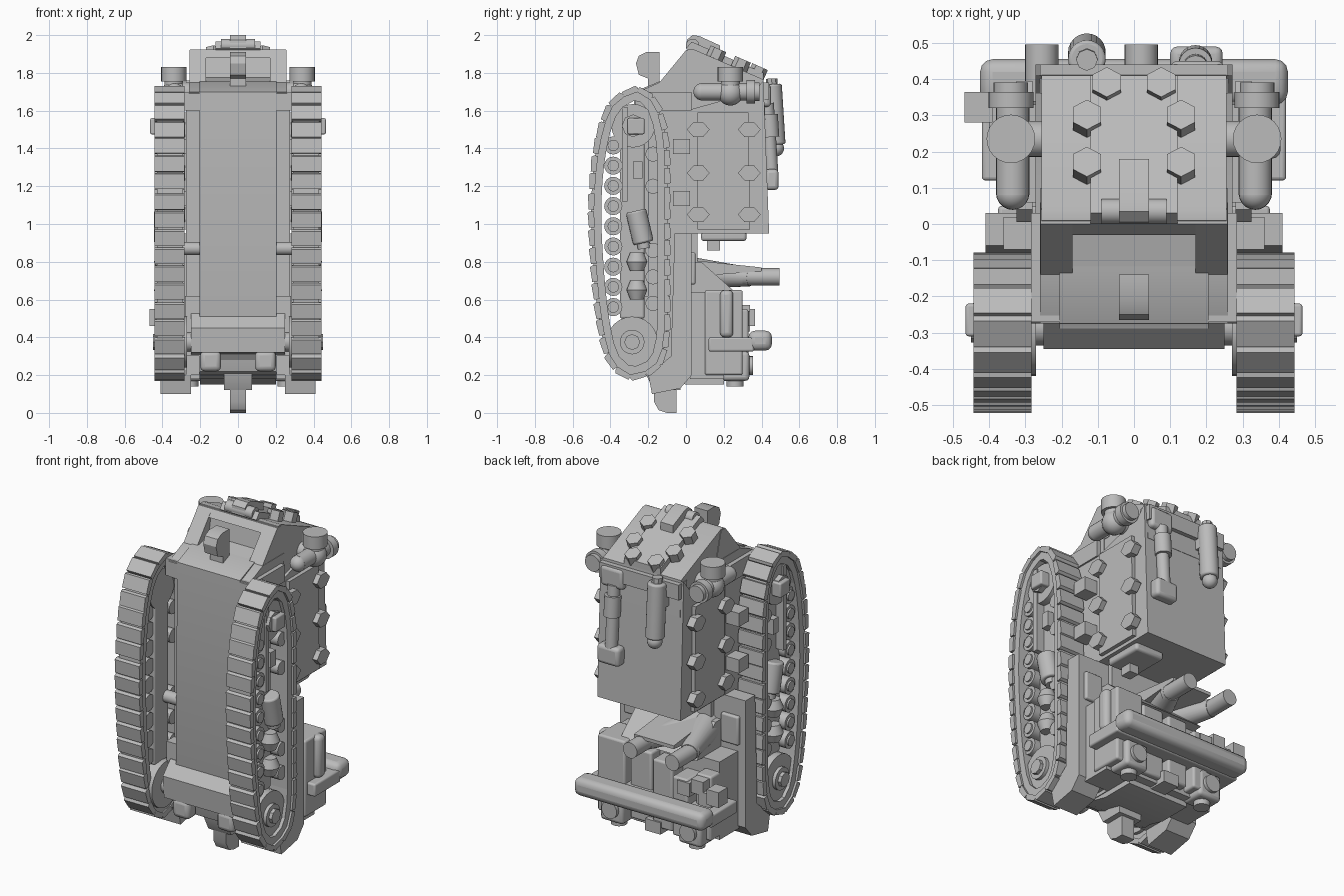
import bpy, bmesh, math
from mathutils import Vector

cube = bpy.data.objects.get("Cube")
if cube:
    bpy.data.objects.remove(cube, do_unlink=True)

grey = bpy.data.materials.new("plain_grey")
grey.use_nodes = True
COLOUR = (0.5, 0.5, 0.5, 1)
grey.diffuse_color = COLOUR
grey.node_tree.nodes["Principled BSDF"].inputs["Base Color"].default_value = COLOUR
parts = []


def finish(name, bm, bevel=0):
    bmesh.ops.recalc_face_normals(bm, faces=bm.faces)
    mesh = bpy.data.meshes.new(name)
    bm.to_mesh(mesh)
    bm.free()
    mesh.materials.append(grey)
    ob = bpy.data.objects.new(name, mesh)
    bpy.context.collection.objects.link(ob)
    if bevel:
        mod = ob.modifiers.new("bevel", "BEVEL")
        mod.width, mod.segments = bevel, 3
    parts.append(ob)
    return ob


def prism(name, polys, x0, x1, bevel=0):
    """Extrude side outlines (y, z) from x0 to x1."""
    bm = bmesh.new()
    for poly in polys:
        a = [bm.verts.new((x0, y, z)) for y, z in poly]
        b = [bm.verts.new((x1, y, z)) for y, z in poly]
        bm.faces.new(a)
        bm.faces.new(b)
        for i in range(len(a)):
            j = (i + 1) % len(a)
            bm.faces.new((a[i], a[j], b[j], b[i]))
    return finish(name, bm, bevel)


def box(name, x0, x1, y0, y1, z0, z1, bevel=0):
    return prism(name, [[(y0, z0), (y1, z0), (y1, z1), (y0, z1)]], x0, x1, bevel)


def cyl(name, p0, p1, r, r2=None, sides=24, bevel=0):
    p0, p1 = Vector(p0), Vector(p1)
    d = p1 - p0
    bm = bmesh.new()
    bmesh.ops.create_cone(bm, cap_ends=True, segments=sides, radius1=r,
                          radius2=r if r2 is None else r2, depth=d.length)
    rot = d.to_track_quat("Z", "Y").to_matrix()
    for v in bm.verts:
        v.co = rot @ v.co + (p0 + p1) / 2
    return finish(name, bm, bevel)


def ball(name, c, r):
    bm = bmesh.new()
    bmesh.ops.create_uvsphere(bm, u_segments=20, v_segments=12, radius=r)
    bmesh.ops.translate(bm, verts=bm.verts, vec=c)
    return finish(name, bm)


def track_path(ctrl, count):
    """Evenly spaced points and tangents on a smooth closed loop."""
    dense, n = [], len(ctrl)
    for i in range(n):
        a, b, c, d = (Vector(ctrl[(i + k) % n]) for k in (-1, 0, 1, 2))
        for s in range(20):
            t = s / 20
            dense.append(0.5 * (2 * b + (c - a) * t + (2 * a - 5 * b + 4 * c - d) * t * t
                                + (3 * b - a - 3 * c + d) * t ** 3))
    m = len(dense)
    dist = [0]
    for i in range(m):
        dist.append(dist[-1] + (dense[(i + 1) % m] - dense[i]).length)
    out, j = [], 0
    for k in range(count):
        while dist[j + 1] < dist[-1] * k / count:
            j += 1
        out.append((dense[j], (dense[(j + 1) % m] - dense[j - 1]).normalized()))
    return out


# Tracks: belt, overlapping pads and inner guide lugs
LOOP = [(-.30, 1.72), (-.42, 1.63), (-.49, 1.42), (-.52, 1.12), (-.51, .8), (-.48, .5),
        (-.43, .29), (-.34, .19), (-.24, .18), (-.13, .25), (-.083, .42), (-.08, .75),
        (-.08, 1.1), (-.085, 1.42), (-.13, 1.62), (-.21, 1.71)]
links = track_path(LOOP, 36)


def inset(p, t, depth, along=0):
    n = Vector((-t.y, t.x))
    return p + n * depth + t * along


belt, pads = [], []
for i, (p, t) in enumerate(links):
    q, u = links[(i + 1) % len(links)]
    belt.append([inset(p, t, .018), inset(q, u, .018), inset(q, u, .072), inset(p, t, .072)])
    pads.append([inset(p, t, 0, -.034), inset(p, t, .006, .044),
                 inset(p, t, .035, .044), inset(p, t, .035, -.042), inset(p, t, .012, -.042)])
for side, s in (("left", 1), ("right", -1)):
    prism(side + "_track_belt", belt, s * .29, s * .43)
    prism(side + "_track_pads", pads, s * .283, s * .443)
    # Running gear inside the loop
    box(side + "_gear_beam", s * .30, s * .37, -.35, -.22, .5, 1.6, .01)
    cyl(side + "_drive_wheel", (s * .27, -.285, .375), (s * .41, -.285, .375), .135)
    cyl(side + "_drive_hub", (s * .41, -.285, .375), (s * .43, -.285, .375), .065)
    cyl(side + "_drive_bolt", (s * .43, -.285, .375), (s * .45, -.285, .375), .042, sides=8)
    cyl(side + "_axle", (s * .2, -.285, .375), (s * .3, -.285, .375), .05)
    cyl(side + "_idler_wheel", (s * .30, -.28, 1.52), (s * .41, -.28, 1.52), .115)
    cyl(side + "_idler_hub", (s * .41, -.28, 1.52), (s * .44, -.28, 1.52), .06, sides=8)
    box(side + "_idler_block", s * .40, s * .465, -.31, -.22, 1.475, 1.56, .008)
    box(side + "_tension_rod", s * .37, s * .42, -.34, -.31, 1.12, 1.62)
    for i in range(9):
        z = .56 + i * .107
        cyl(side + "_road_wheel", (s * .31, -.385, z), (s * .41, -.385, z), .048, sides=16)
        cyl(side + "_road_wheel_cap", (s * .41, -.385, z), (s * .42, -.385, z), .03, sides=16)
    for z in (.58, .72, .86, 1.2, 1.37):
        cyl(side + "_return_roller", (s * .30, -.175, z), (s * .41, -.175, z), .04, sides=16)
    cyl(side + "_damper", (s * .39, -.225, .9), (s * .39, -.265, 1.07), .055, bevel=.01)
    cyl(side + "_damper_tip", (s * .39, -.22, .87), (s * .39, -.225, .9), .035)
    for z in (.65, .8):
        cyl(side + "_spring", (s * .39, -.26, z - .05), (s * .39, -.26, z), .035, .055)
        cyl(side + "_spring", (s * .39, -.26, z), (s * .39, -.26, z + .05), .055, .035)
    box(side + "_gear_bracket", s * .37, s * .41, -.28, -.23, 1.24, 1.33)
    cyl(side + "_pivot", (s * .2, -.24, .87), (s * .3, -.24, .87), .035, sides=16)

    # Hull sides with recessed front strips
    box(side + "_hull_side", s * .19, s * .275, -.2, .03, .2, 1.7)
    box(side + "_side_top", s * .19, s * .285, -.27, .03, 1.6, 1.7)
    box(side + "_side_foot", s * .19, s * .28, -.27, .03, .3, .62)
    prism(side + "_fender", [[(-.18, .1), (-.03, .13), (.03, .2), (.03, .95), (-.06, .95),
                              (-.08, .3), (-.2, .2)]], s * .25, s * .41)
    box(side + "_fender_link", s * .26, s * .375, -.05, .05, .68, .85, .01)

    # Cabin side panels, bolts and struts
    prism(side + "_cabin_panel", [[(.06, .97), (.34, .97), (.33, 1.59), (.06, 1.59)]],
          s * .26, s * .295)
    for z in (1.05, 1.27, 1.5):
        for y in (.065, .335):
            prism(side + "_cabin_bolt", [[(y - .06, z), (y - .025, z - .04), (y + .025, z - .04),
                  (y + .06, z), (y + .025, z + .04), (y - .025, z + .04)]], s * .28, s * .325)
    for z in (1.135, 1.41):
        box(side + "_strut", s * .26, s * .36, -.07, .02, z - .04, z + .04)

    # Side stacks on horizontal drums
    cyl(side + "_stack", (s * .34, .235, 1.755), (s * .34, .235, 1.83), .067)
    cyl(side + "_stack_neck", (s * .34, .235, 1.68), (s * .34, .235, 1.76), .05)
    cyl(side + "_drum", (s * .335, .08, 1.7), (s * .335, .32, 1.7), .046)
    ball(side + "_drum_nose", (s * .335, .085, 1.7), .046)
    ball(side + "_drum_body", (s * .335, .235, 1.695), .068)
    cyl(side + "_drum_flange", (s * .34, .32, 1.7), (s * .34, .365, 1.7), .062)
    cyl(side + "_drum_cap", (s * .34, .365, 1.7), (s * .34, .39, 1.7), .048)
    cyl(side + "_stack_arm", (s * .22, .235, 1.7), (s * .33, .235, 1.7), .05)

    # Cab cheeks
    prism(side + "_cab_cheek", [[(-.14, 1.7), (-.14, 1.75), (.0, 1.92), (.04, 1.92),
                                 (.1, 1.7)]], s * .17, s * .258)
    # Rear lamps and lower front lugs
    box(side + "_rear_lamp", s * .18, s * .33, .19, .335, .17, .325, .02)
    cyl(side + "_rear_lamp_lens", (s * .255, .33, .25), (s * .255, .355, .25), .05)
    cyl(side + "_rear_lamp_base", (s * .255, .26, .14), (s * .255, .26, .18), .045)
    box(side + "_front_lug", s * .09, s * .2, -.335, -.25, .22, .33, .025)

# Hull with sloped bonnet and lower wedge
prism("hull", [[(-.275, 1.7), (-.14, 1.755), (.06, 1.755), (.06, .18), (-.15, .18), (-.24, .22),
                (-.29, .4)]], -.205, .205)
prism("hull_shoulders", [[(-.275, 1.69), (-.14, 1.75), (.06, 1.75), (.06, 1.6), (-.275, 1.6)]],
      -.26, .26)
prism("front_wedge", [[(-.275, .525), (-.345, .45), (-.335, .32), (-.2, .3), (-.1, .5)]], -.25, .25)
prism("belly_plate", [[(-.3, .34), (-.2, .2), (0, .15), (.2, .15), (.2, .35)]], -.2, .2)
prism("front_hook", [[(-.17, .25), (-.17, .06), (-.145, .015), (-.1, 0), (-.05, 0),
                      (-.05, .25)]], -.042, .042)
prism("hook_bracket", [[(-.22, .33), (-.22, .22), (-.17, .12), (-.03, .12), (-.03, .33)]],
      -.075, .075)

# Cab: recessed window, roof and raised hatch plate
prism("cab_window", [[(-.14, 1.7), (-.14, 1.75), (-.03, 1.775), (-.01, 1.88), (.06, 1.88),
                      (.1, 1.7)]], -.18, .18)
prism("cab_lintel", [[(-.03, 1.88), (0, 1.92), (.05, 1.92), (.05, 1.87)]], -.18, .18)
prism("cab_roof", [[(.0, 1.89), (.01, 1.925), (.04, 1.925), (.41, 1.765), (.42, 1.55),
                    (.03, 1.55)]], -.255, .255)
prism("hatch_plate", [[(.0, 1.93), (.03, 1.965), (.41, 1.80), (.41, 1.74), (.03, 1.9)]], -.12, .12)
prism("hatch_tab", [[(0, 1.93), (.005, 1.975), (.035, 2), (.07, 1.995), (.18, 1.945),
                     (.18, 1.89)]], -.042, .042)
cyl("hatch_hinge", (-.09, .035, 1.945), (.09, .035, 1.945), .035)
for x, y in ((-.13, .28), (.13, .28), (-.13, .15), (.13, .15), (-.075, .37), (.075, .37)):
    z = 1.925 - .43 * (y - .04)
    cyl("roof_bolt", (x, y, z), (x, y + .022, z + .05), .045, sides=6)
# Headlamp with rounded top
prism("headlamp", [[(-.14, 1.74), (-.14, 1.91), (-.21, 1.91), (-.25, 1.89), (-.265, 1.85),
                    (-.25, 1.79), (-.2, 1.77), (-.2, 1.72)]], -.042, .042)

# Cabin body behind the hull
prism("cabin_body", [[(-.08, .95), (.44, .95), (.41, 1.76), (.36, 1.7), (.0, 1.6),
                      (-.08, 1.6)]], -.272, .272)
box("under_vent", .06, .25, .08, .32, .91, .96, .015)
box("under_vent_stub", .12, .18, .11, .18, .86, .92)
box("back_collar", -.26, .26, .36, .44, 1.66, 1.75)

# Back canister and hose
cyl("canister", (-.13, .475, 1.42), (-.13, .455, 1.74), .052, bevel=.01)
ball("canister_foot", (-.13, .477, 1.40), .042)
box("canister_mount", -.18, -.08, .40, .47, 1.6, 1.7)
cyl("canister_top", (-.13, .455, 1.73), (-.13, .453, 1.77), .03, sides=8)
cyl("hose", (.17, .455, 1.25), (.17, .43, 1.64), .035)
cyl("hose_collar", (.17, .448, 1.46), (.17, .44, 1.58), .046)
box("hose_box", .10, .245, .42, .49, 1.18, 1.29, .02)
box("hose_top", .1, .25, .38, .45, 1.62, 1.74, .02)

# Rear deck, engine blocks and bumper
box("rear_block", -.36, .36, .02, .2, .18, .64)
prism("rear_slope", [[(.02, .8), (.08, .8), (.26, .64), (.02, .62)]], -.25, .25)
for x0, x1, y1, z1 in ((.19, .37, .3, .65), (.03, .17, .28, .62), (-.12, .01, .3, .6),
                       (-.24, -.14, .33, .55), (-.36, -.26, .28, .58)):
    box("engine_block", x0, x1, .1, y1, .2, z1, .012)
for x, z in ((-.31, .53), (-.22, .5), (-.36, .47)):
    box("engine_box", x - .04, x + .04, .22, .34, z - .04, z + .04)
box("side_tank", .34, .405, .18, .25, .4, .65, .025)
box("lower_back", -.3, .3, .05, .25, .18, .35)
box("lower_back_lug", -.05, .05, .2, .31, .17, .24)
box("bumper", -.425, .425, .33, .455, .33, .435, .035)
box("bumper_base", -.42, .42, .12, .36, .325, .40, .01)
box("side_box", -.468, -.39, .28, .365, .46, .55)

# Twin rear arms
for x in (-.255, .02):
    cyl("rear_arm", (x, .3, .72), (x, .495, .72), .046)
    cyl("rear_arm_root", (-.11 + x * .2, .03, .74), (x, .34, .72), .085, .05)
prism("rear_arm_plate", [[(.02, .81), (.4, .77), (.4, .75), (.02, .72)]], -.2, .06)

# Smooth round surfaces, keep edges sharp
bpy.ops.object.select_all(action="DESELECT")
for ob in parts:
    ob.select_set(True)
bpy.context.view_layer.objects.active = parts[0]
bpy.ops.object.shade_smooth_by_angle(angle=math.radians(32))
